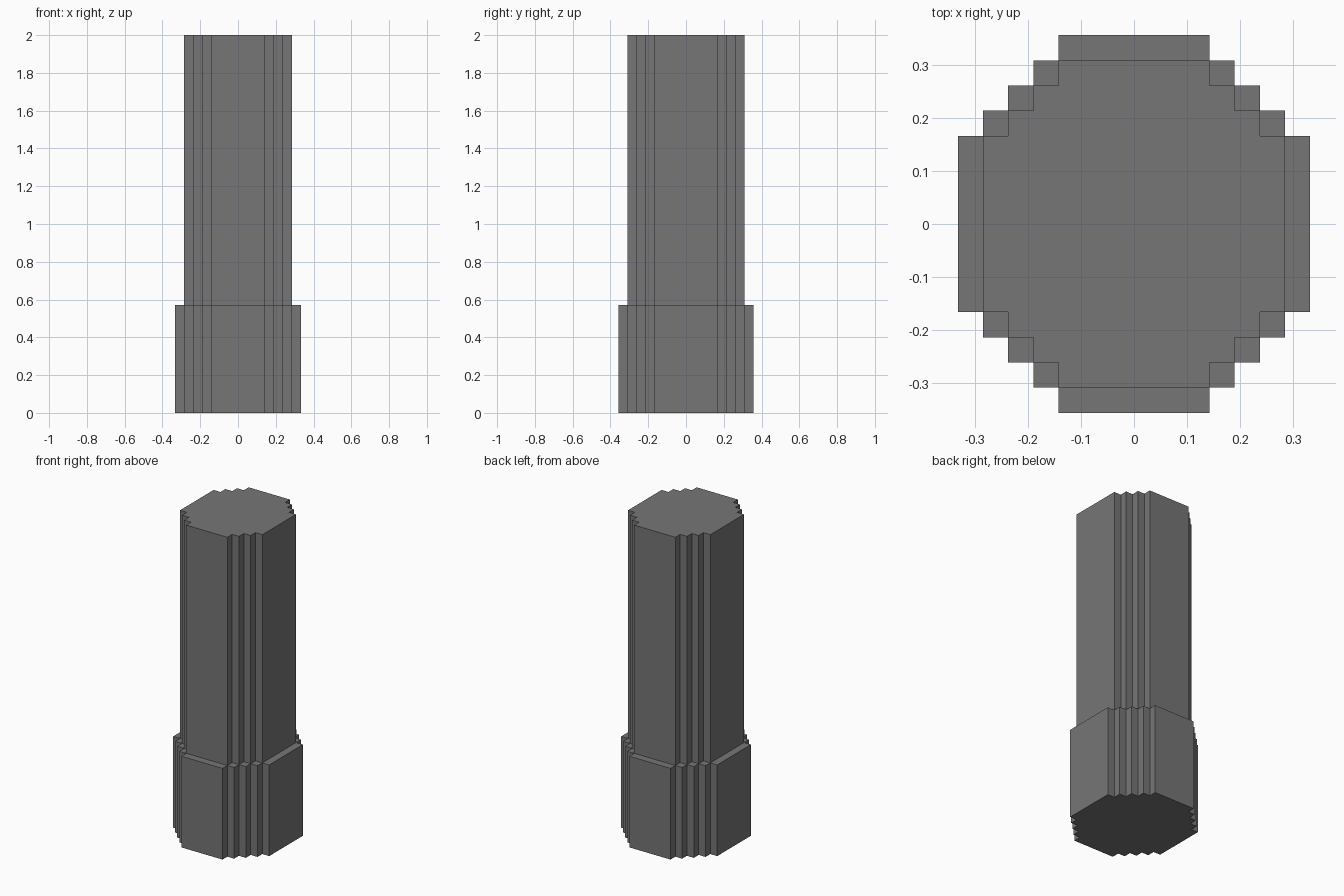
import bpy
import bmesh

cube = bpy.data.objects.get("Cube")
if cube:
    bpy.data.objects.remove(cube, do_unlink=True)

# One flat grey for the whole model
grey = bpy.data.materials.new("dark_grey")
grey.use_nodes = True
colour = (0.18, 0.18, 0.18, 1.0)
grey.diffuse_color = colour
bsdf = next(n for n in grey.node_tree.nodes if n.type == 'BSDF_PRINCIPLED')
bsdf.inputs["Base Color"].default_value = colour

STEP = 0.0476  # size of one stair step


def stepped_outline(half_x, half_y, steps):
    """Counter-clockwise rectangle outline with staircase corners."""
    corner = []
    for i in range(steps + 1):
        x = half_x - i * STEP
        y = half_y - (steps - i) * STEP
        if i:
            corner.append((x, y - STEP))
        corner.append((x, y))
    q2 = [(-x, y) for x, y in reversed(corner)]
    upper = corner + q2
    return upper + [(-x, -y) for x, y in upper]


def stepped_column(name, half_x, half_y, steps, z0, z1):
    bm = bmesh.new()
    verts = [bm.verts.new((x, y, z0)) for x, y in stepped_outline(half_x, half_y, steps)]
    bottom = bm.faces.new(verts)
    top = bmesh.ops.extrude_face_region(bm, geom=[bottom], use_keep_orig=True)
    moved = [v for v in top["geom"] if isinstance(v, bmesh.types.BMVert)]
    bmesh.ops.translate(bm, verts=moved, vec=(0, 0, z1 - z0))
    bmesh.ops.recalc_face_normals(bm, faces=bm.faces)
    mesh = bpy.data.meshes.new(name)
    bm.to_mesh(mesh)
    bm.free()
    mesh.materials.append(grey)
    obj = bpy.data.objects.new(name, mesh)
    bpy.context.collection.objects.link(obj)
    return obj


# Wide foot, then the narrower shaft standing on it
stepped_column("base", 0.333, 0.357, 4, 0.0, 0.571)
stepped_column("shaft", 0.333 - STEP, 0.357 - STEP, 3, 0.571, 2.0)
